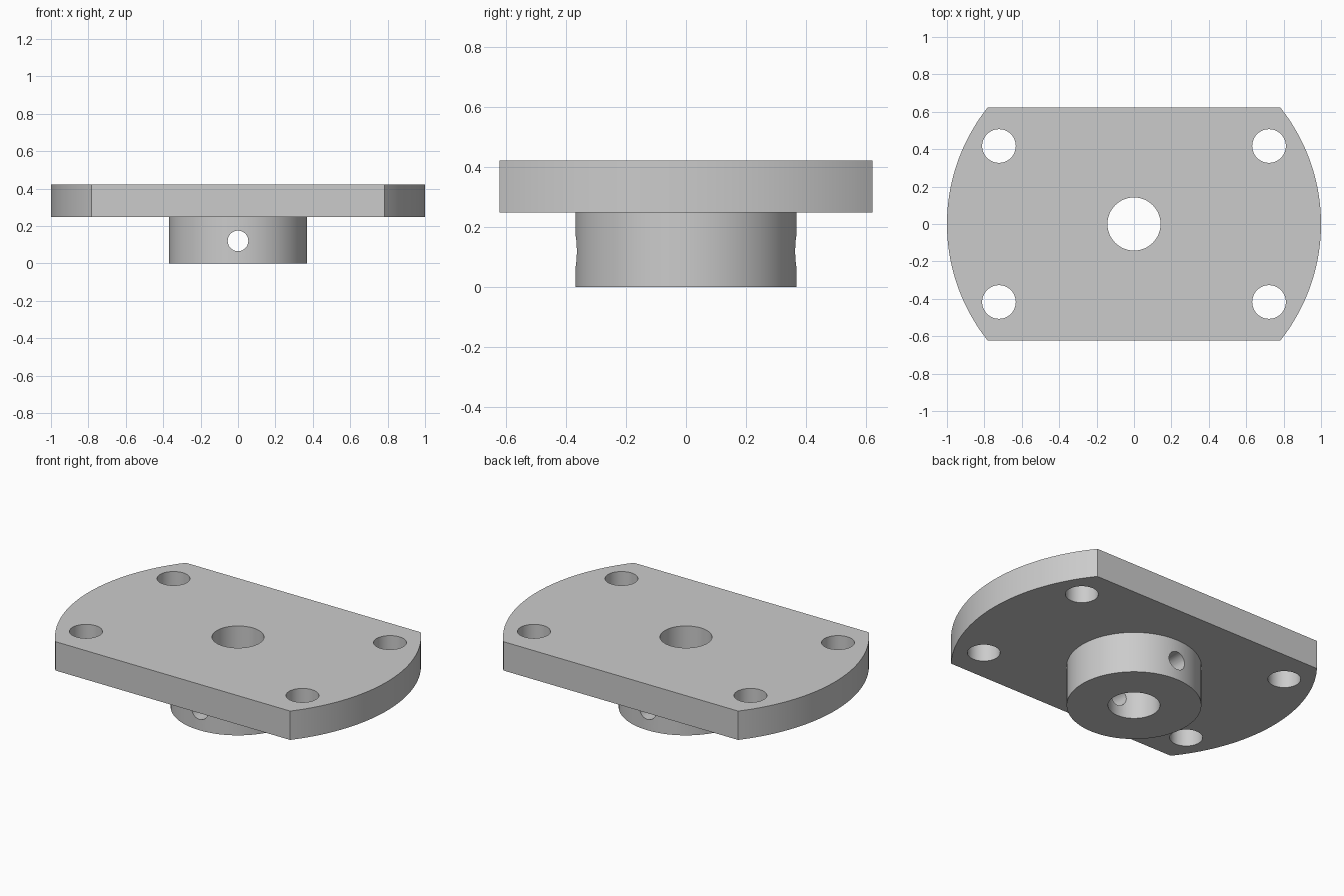
import bpy, bmesh, math

if "Cube" in bpy.data.objects:
    bpy.data.objects.remove(bpy.data.objects["Cube"])

PLATE_HALF_DEPTH = 0.622
PLATE_BOTTOM, PLATE_TOP = 0.248, 0.422
HUB_RADIUS = 0.368
BORE_RADIUS = 0.142
BOLT_X, BOLT_Y, BOLT_RADIUS = 0.722, 0.417, 0.09
PIN_Z, PIN_RADIUS = 0.12, 0.055

grey = bpy.data.materials.new("plain grey metal")
grey.use_nodes = True
colour = (0.6, 0.6, 0.6, 1)
grey.diffuse_color = colour
grey.node_tree.nodes["Principled BSDF"].inputs["Base Color"].default_value = colour


def prism(name, outline, bottom, top):
    """Extrude a flat outline between two heights."""
    bm = bmesh.new()
    face = bm.faces.new([bm.verts.new((x, y, bottom)) for x, y in outline])
    new = bmesh.ops.extrude_face_region(bm, geom=[face])["geom"]
    verts = [v for v in new if isinstance(v, bmesh.types.BMVert)]
    bmesh.ops.translate(bm, verts=verts, vec=(0, 0, top - bottom))
    bmesh.ops.recalc_face_normals(bm, faces=bm.faces)
    mesh = bpy.data.meshes.new(name)
    bm.to_mesh(mesh)
    bm.free()
    mesh.materials.append(grey)
    obj = bpy.data.objects.new(name, mesh)
    bpy.context.collection.objects.link(obj)
    return obj


def circle(radius, sides, x=0, y=0):
    turn = 2 * math.pi / sides
    return [(x + radius * math.cos(i * turn), y + radius * math.sin(i * turn))
            for i in range(sides)]


def combine(target, tool, operation):
    """Apply a boolean and remove the tool."""
    mod = target.modifiers.new(operation, "BOOLEAN")
    mod.operation = operation
    mod.solver = "EXACT"
    mod.object = tool
    bpy.context.view_layer.objects.active = target
    bpy.ops.object.modifier_apply(modifier=mod.name)
    bpy.data.objects.remove(tool)


# Mounting plate: a disc with flat front and back edges
half_angle = math.asin(PLATE_HALF_DEPTH)
arc = [-half_angle + 2 * half_angle * i / 40 for i in range(41)]
outline = [(math.cos(a + side), math.sin(a + side))
           for side in (0, math.pi) for a in arc]
flange = prism("mounting_flange", outline, PLATE_BOTTOM, PLATE_TOP)

# Hub below the plate
hub = prism("hub", circle(HUB_RADIUS, 96), 0, PLATE_BOTTOM + 0.05)
combine(flange, hub, "UNION")

# Centre bore
bore = prism("bore_cutter", circle(BORE_RADIUS, 64), -0.2, 0.7)
combine(flange, bore, "DIFFERENCE")

# Four bolt holes
for sx in (-1, 1):
    for sy in (-1, 1):
        bolt = prism("bolt_cutter", circle(BOLT_RADIUS, 48, sx * BOLT_X, sy * BOLT_Y), 0.1, 0.7)
        combine(flange, bolt, "DIFFERENCE")

# Cross pin hole through the hub, front to back
pin = prism("pin_cutter", circle(PIN_RADIUS, 40), -0.6, 0.6)
pin.rotation_euler.x = math.pi / 2
pin.location.z = PIN_Z
bpy.context.view_layer.update()
combine(flange, pin, "DIFFERENCE")

# Smooth walls with sharp rims
bpy.ops.object.select_all(action="DESELECT")
flange.select_set(True)
bpy.context.view_layer.objects.active = flange
bpy.ops.object.shade_smooth_by_angle(angle=math.radians(30))
